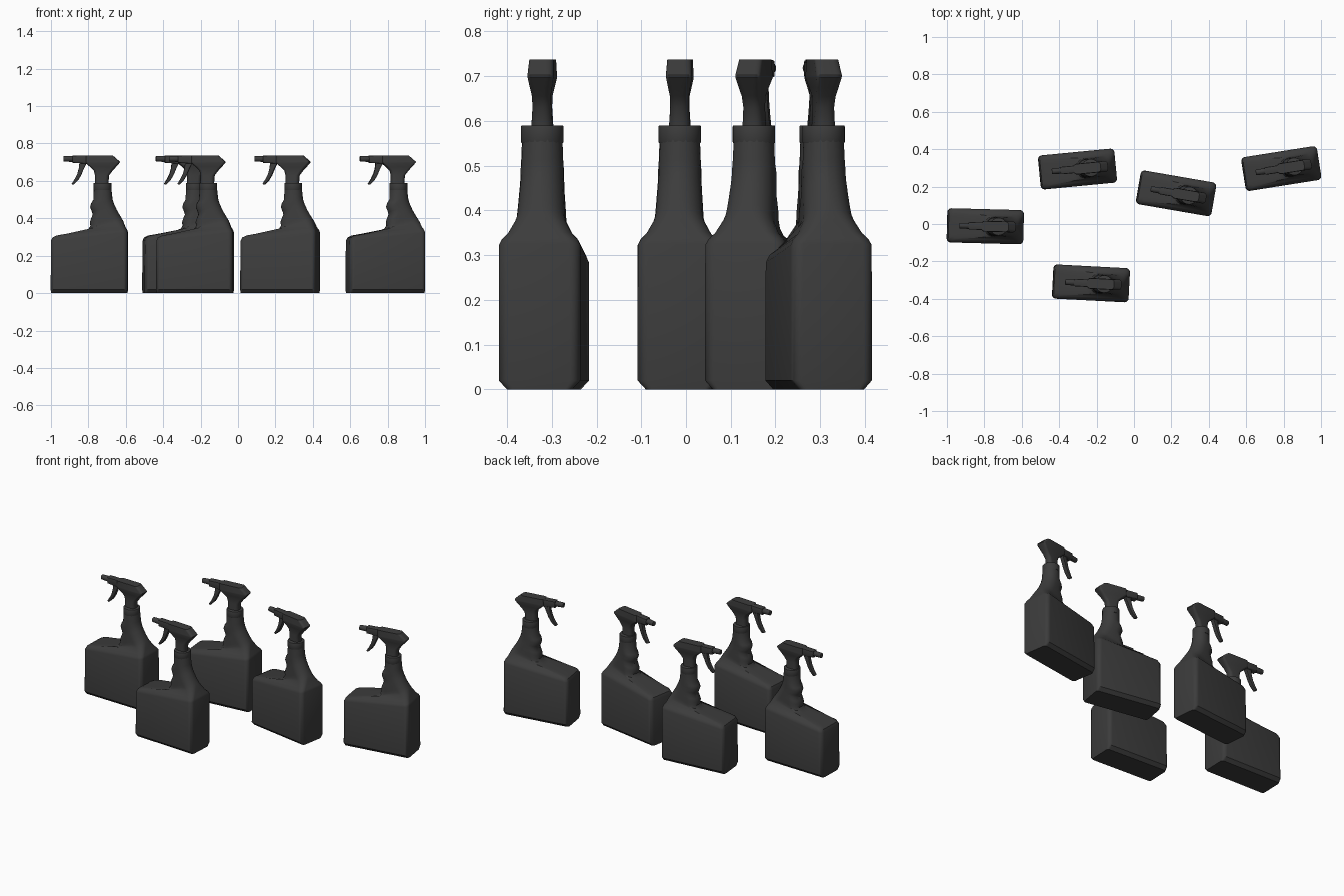
import bpy, bmesh, math
from mathutils import Matrix, Vector

if "Cube" in bpy.data.objects:
    bpy.data.objects.remove(bpy.data.objects["Cube"], do_unlink=True)

plastic = bpy.data.materials.new("dark grey plastic")
plastic.use_nodes = True
colour = (0.045, 0.045, 0.045, 1)
plastic.diffuse_color = colour
plastic.node_tree.nodes["Principled BSDF"].inputs["Base Color"].default_value = colour

STEM_X = 0.071


def finish(bm, name, angle=35):
    bmesh.ops.recalc_face_normals(bm, faces=bm.faces)
    mesh = bpy.data.meshes.new(name)
    bm.to_mesh(mesh)
    bm.free()
    mesh.materials.append(plastic)
    mesh.shade_smooth()
    mesh.set_sharp_from_angle(angle=math.radians(angle))
    return mesh


def loft(name, rings, steps=5, angle=35):
    """Stack tilted rounded rectangles: left x, left z, right x, right z, half depth, corner radius."""
    bm = bmesh.new()
    loops = []
    for xl, zl, xr, zr, hy, r in rings:
        mid, hx = (xl + xr) / 2, (xr - xl) / 2
        r = min(r, hx * 0.98, hy * 0.98)
        loop = []
        for corner, (sx, sy) in enumerate([(1, 1), (-1, 1), (-1, -1), (1, -1)]):
            for i in range(steps + 1):
                a = (corner + i / steps) * math.pi / 2
                x = mid + sx * (hx - r) + r * math.cos(a)
                y = sy * (hy - r) + r * math.sin(a)
                z = zl + (zr - zl) * (x - xl) / (xr - xl)
                loop.append(bm.verts.new((x, y, z)))
        loops.append(loop)
    n = len(loops[0])
    for low, high in zip(loops, loops[1:]):
        for i in range(n):
            j = (i + 1) % n
            bm.faces.new((low[i], low[j], high[j], high[i]))
    bm.faces.new(loops[0])
    bm.faces.new(loops[-1])
    return finish(bm, name, angle)


def cylinder(name, centre, radius, tip_radius, depth, axis, bevel):
    bm = bmesh.new()
    turn = Vector((0, 0, 1)).rotation_difference(Vector(axis)).to_matrix().to_4x4()
    bmesh.ops.create_cone(bm, cap_ends=True, segments=32, radius1=radius,
                          radius2=tip_radius, depth=depth,
                          matrix=Matrix.Translation(centre) @ turn)
    rims = [e for e in bm.edges if any(len(f.verts) > 4 for f in e.link_faces)]
    bmesh.ops.bevel(bm, geom=rims, offset=bevel, segments=2, affect='EDGES', profile=0.5)
    return finish(bm, name)


def plate(name, outline, half, bevel):
    """Side outline extruded across the depth, with softened rims."""
    bm = bmesh.new()
    face = bm.faces.new([bm.verts.new((x, -half, z)) for x, z in outline])
    new = bmesh.ops.extrude_face_region(bm, geom=[face])["geom"]
    bmesh.ops.translate(bm, vec=(0, 2 * half, 0),
                        verts=[v for v in new if isinstance(v, bmesh.types.BMVert)])
    rims = [e for e in bm.edges if abs(e.verts[0].co.y - e.verts[1].co.y) < 1e-5]
    bmesh.ops.bevel(bm, geom=rims, offset=bevel, segments=2, affect='EDGES', profile=0.5)
    return finish(bm, name, 45)


# Bottle: chamfered base, sloping shoulder, finger grips on the neck
bottle = loft("bottle", [
    (-.203, 0, .203, 0, .073, .015),
    (-.205, .02, .205, .02, .0915, .022),
    (-.203, .28, .205, .325, .0915, .025),
    (-.196, .297, .201, .338, .085, .028),
    (-.175, .308, .193, .352, .072, .03),
    (-.03, .333, .181, .385, .057, .04),
    (-.003, .345, .173, .40, .054, .045),
    (.006, .36, .164, .415, .053, .047),
    (.003, .38, .155, .43, .052, .048),
    (.010, .40, .147, .445, .051, .048),
    (.018, .42, .140, .46, .050, .048),
    (.014, .435, .134, .473, .049, .048),
    (.004, .46, .129, .487, .048, .047),
    (.010, .48, .125, .50, .048, .047),
    (.022, .50, .123, .513, .047, .047),
    (.024, .56, .118, .56, .045, .045),
])

# Screw cap
cap = cylinder("screw_cap", (STEM_X, 0, .57), .0475, .0475, .04, (0, 0, 1), .003)

# Spray head: stem flaring into a wedge-shaped top
head = loft("spray_head", [
    (.030, .585, .102, .585, .024, .02),
    (.030, .63, .106, .63, .021, .018),
    (.024, .655, .125, .655, .021, .016),
    (.004, .675, .143, .675, .025, .016),
    (-.02, .695, .163, .698, .029, .016),
    (-.02, .703, .163, .703, .029, .016),
    (-.02, .737, .124, .737, .027, .016),
])

# Barrel, nozzle and trigger
barrel = plate("barrel", [(-.09, .697), (.05, .688), (.05, .737), (-.09, .736)], .02, .006)
nozzle = cylinder("nozzle", (-.112, 0, .718), .0165, .0145, .052, (-1, 0, 0), .002)
trigger = plate("trigger", [
    (-.052, .705), (-.010, .705), (-.028, .668), (-.044, .63), (-.060, .603),
    (-.084, .580), (-.095, .583), (-.078, .61), (-.064, .638), (-.056, .668)], .012, .003)

# Five bottles, each slightly turned: x, y, degrees
placements = [(-.795, -.012, -1.5), (-.302, .294, 5.5), (.225, .164, -9.8),
              (.7875, .2965, 9), (-.23, -.3175, -3)]
for number, (x, y, degrees) in enumerate(placements, 1):
    place = Matrix.Translation((x, y, 0)) @ Matrix.Rotation(math.radians(degrees), 4, 'Z')
    for mesh in (bottle, cap, head, barrel, nozzle, trigger):
        part = bpy.data.objects.new(f"{mesh.name}_{number}", mesh)
        part.matrix_world = place
        bpy.context.collection.objects.link(part)
